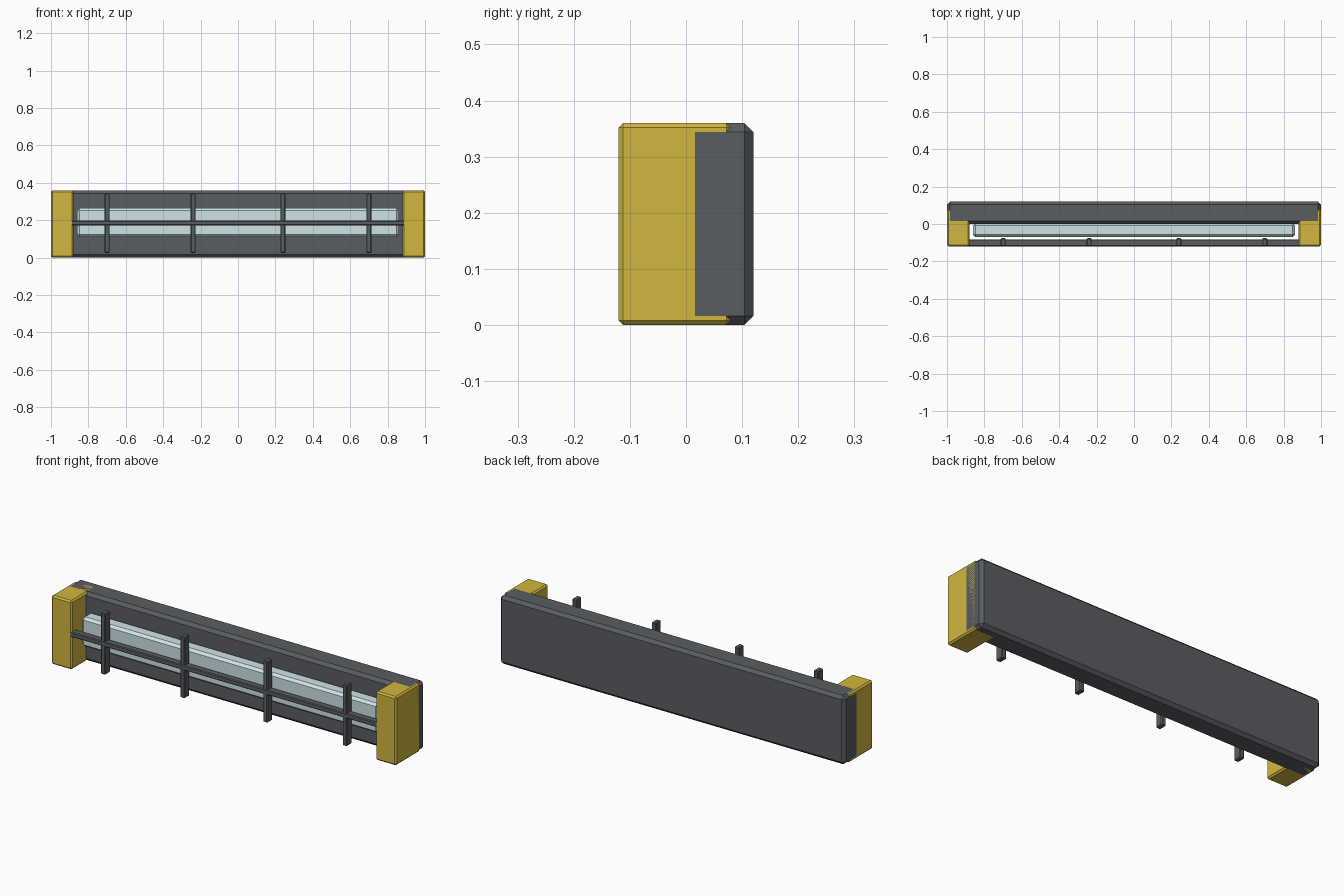
import bpy, bmesh

if "Cube" in bpy.data.objects:
    bpy.data.objects.remove(bpy.data.objects["Cube"])


def material(name, color):
    m = bpy.data.materials.new(name)
    m.diffuse_color = color
    m.use_nodes = True
    m.node_tree.nodes["Principled BSDF"].inputs["Base Color"].default_value = m.diffuse_color
    return m


YELLOW = material("yellow_paint", (0.64, 0.47, 0.05, 1))
DARK = material("dark_metal", (0.10, 0.11, 0.12, 1))
GLASS = material("pale_glass", (0.62, 0.77, 0.81, 1))


def box(name, lo, hi, bevel, mat):
    """Chamfered box between two corners."""
    bm = bmesh.new()
    bmesh.ops.create_cube(bm, size=1)
    for v in bm.verts:
        for i in range(3):
            v.co[i] = lo[i] if v.co[i] < 0 else hi[i]
    bmesh.ops.bevel(bm, geom=bm.edges[:], offset=bevel, segments=1,
                    profile=0.5, affect='EDGES')
    me = bpy.data.meshes.new(name)
    bm.to_mesh(me)
    bm.free()
    me.materials.append(mat)
    ob = bpy.data.objects.new(name, me)
    bpy.context.collection.objects.link(ob)
    return ob


# Back housing
box("housing", (-1, 0, 0), (1, 0.12, 0.36), 0.016, DARK)

# Light tube
box("light_tube", (-0.86, -0.07, 0.11), (0.86, 0.005, 0.265), 0.013, GLASS)

# End caps
for side, s in (("left", -1), ("right", 1)):
    x0, x1 = sorted((s * 0.88, s * 1.0))
    box("end_cap_" + side, (x0, -0.12, 0), (x1, 0.08, 0.36), 0.008, YELLOW)

# Guard cage: four uprights and one rail
for i, x in enumerate((-0.70, -0.24, 0.24, 0.70)):
    box(f"guard_upright_{i + 1}", (x - 0.013, -0.118, 0.025),
        (x + 0.013, -0.076, 0.345), 0.004, DARK)
box("guard_rail", (-0.895, -0.119, 0.172), (0.895, -0.082, 0.198), 0.004, DARK)
